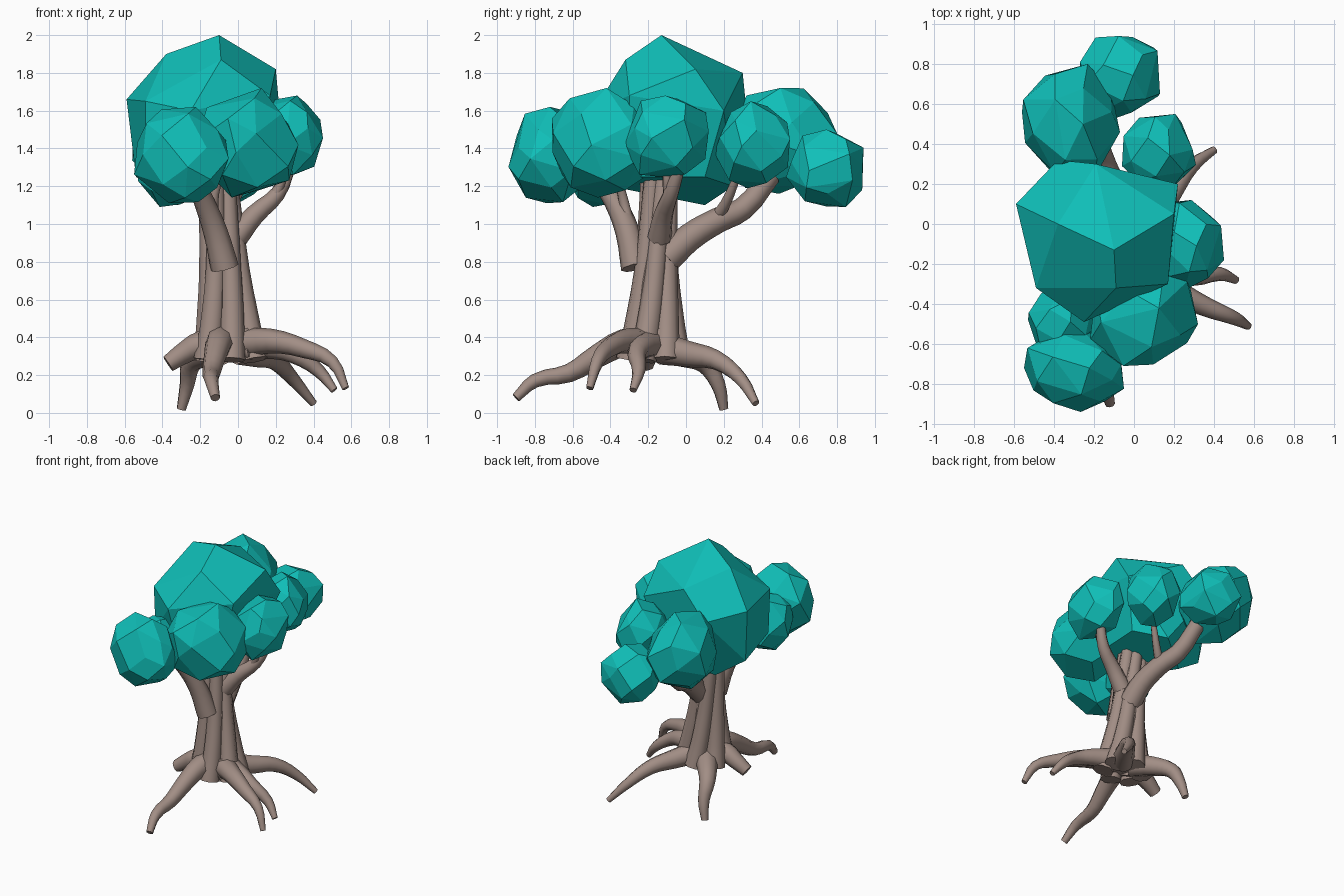
import bpy
import bmesh
import math
import random
from mathutils import Vector

default_cube = bpy.data.objects.get("Cube")
if default_cube:
    bpy.data.objects.remove(default_cube, do_unlink=True)


def make_material(name, colour):
    material = bpy.data.materials.new(name)
    material.use_nodes = True
    material.diffuse_color = (*colour, 1)
    shader = material.node_tree.nodes["Principled BSDF"]
    shader.inputs["Base Color"].default_value = (*colour, 1)
    shader.inputs["Roughness"].default_value = 0.8
    return material


leaf_teal = make_material("leaf teal", (0.005, 0.52, 0.48))
bark_brown = make_material("bark brown", (0.36, 0.27, 0.235))


def limb(name, start_radius, end_radius, path):
    """Tapering round limb with blunt ends along a smooth path."""
    curve = bpy.data.curves.new(name, "CURVE")
    curve.dimensions = "3D"
    curve.resolution_u = 3
    curve.bevel_depth = 1
    curve.bevel_resolution = 2
    curve.use_fill_caps = True
    spline = curve.splines.new("BEZIER")
    spline.bezier_points.add(len(path) - 1)
    for i, (point, location) in enumerate(zip(spline.bezier_points, path)):
        point.co = location
        point.handle_left_type = point.handle_right_type = "AUTO"
        blend = i / (len(path) - 1)
        point.radius = start_radius + (end_radius - start_radius) * blend
    limb_object = bpy.data.objects.new(name, curve)
    bpy.context.collection.objects.link(limb_object)
    bpy.ops.object.select_all(action="DESELECT")
    limb_object.select_set(True)
    bpy.context.view_layer.objects.active = limb_object
    bpy.ops.object.convert(target="MESH")
    limb_object = bpy.context.view_layer.objects.active
    limb_object.name = name
    limb_object.data.materials.clear()
    limb_object.data.materials.append(bark_brown)
    bpy.ops.object.shade_smooth_by_angle(angle=math.radians(50))
    return limb_object


def faceted_hull(name, points):
    """Flat-faced convex clump of leaves around the points."""
    bm = bmesh.new()
    for point in points:
        bm.verts.new(point)
    hull = bmesh.ops.convex_hull(bm, input=bm.verts[:])
    loose = {g for g in hull["geom_interior"] if isinstance(g, bmesh.types.BMVert)}
    bmesh.ops.delete(bm, geom=list(loose), context="VERTS")
    bmesh.ops.dissolve_limit(bm, angle_limit=math.radians(12),
                             verts=bm.verts[:], edges=bm.edges[:])
    bmesh.ops.recalc_face_normals(bm, faces=bm.faces[:])
    mesh = bpy.data.meshes.new(name)
    bm.to_mesh(mesh)
    bm.free()
    mesh.materials.append(leaf_teal)
    clump = bpy.data.objects.new(name, mesh)
    bpy.context.collection.objects.link(clump)


def leaf_clump(name, seed, low, high):
    """Irregular rounded clump that exactly fills the box from low to high."""
    rng = random.Random(seed)
    count = 26
    points = []
    for i in range(count):
        # Evenly spread directions, roughened a little
        height = 1 - 2 * (i + 0.5) / count
        turn = i * math.pi * (3 - math.sqrt(5)) + rng.uniform(-0.25, 0.25)
        ring = math.sqrt(1 - height * height)
        direction = Vector((ring * math.cos(turn), ring * math.sin(turn), height))
        points.append(direction * rng.uniform(0.92, 1.08))
    for axis in range(3):
        least = min(p[axis] for p in points)
        span = max(p[axis] for p in points) - least
        for p in points:
            p[axis] = low[axis] + (p[axis] - least) / span * (high[axis] - low[axis])
    faceted_hull(name, points)


# Crown: one large pointed clump with smaller ones around it
faceted_hull("crown_main", [
    (-0.1, -0.13, 2), (-0.38, 0, 1.9), (-0.19, 0.3, 1.8), (-0.09, -0.32, 1.87),
    (0.2, 0.05, 1.82), (0.22, 0.2, 1.6), (0.17, -0.3, 1.68), (-0.59, 0.1, 1.66),
    (-0.38, 0.32, 1.6), (-0.25, -0.49, 1.6), (-0.49, -0.32, 1.65),
    (-0.49, -0.3, 1.32), (-0.54, 0.05, 1.25), (-0.32, 0.1, 1.1),
    (-0.1, 0.25, 1.2), (0.1, 0.1, 1.25), (0.08, -0.3, 1.25), (-0.2, -0.4, 1.2),
])
leaf_clump("crown_front_left", 2, (-0.22, -0.71, 1.14), (0.32, -0.17, 1.72))
leaf_clump("crown_front_tip", 5, (-0.55, -0.94, 1.11), (-0.05, -0.53, 1.62))
leaf_clump("crown_front_right", 4, (-0.53, -0.65, 1.09), (-0.18, -0.3, 1.5))
leaf_clump("crown_left", 7, (0.1, -0.33, 1.25), (0.45, 0.12, 1.68))
leaf_clump("crown_back_left", 8, (-0.06, 0.15, 1.19), (0.31, 0.55, 1.65))
leaf_clump("crown_back_right", 9, (-0.56, 0.22, 1.16), (-0.07, 0.8, 1.72))
leaf_clump("crown_back_tip", 11, (-0.27, 0.53, 1.09), (0.13, 0.94, 1.5))

# Trunk: a core wrapped in leaning strands that flare at the foot
limb("trunk_core", 0.13, 0.07, [
    (-0.04, -0.17, 0.3), (-0.05, -0.16, 0.6), (-0.07, -0.15, 0.9), (-0.1, -0.14, 1.3)])
strands = 6
for i in range(strands):
    angle = math.tau * i / strands + 0.3
    path = []
    for height, spread in ((0.28, 0.125), (0.45, 0.1), (0.75, 0.07), (1.25, 0.055)):
        twist = angle + height * 0.9
        path.append((-0.02 - 0.07 * height + spread * 1.15 * math.cos(twist),
                     -0.18 + 0.03 * height + spread * math.sin(twist), height))
    limb(f"trunk_strand_{i + 1}", 0.075, 0.045, path)

# Branches
limb("branch_front", 0.075, 0.045, [
    (-0.07, -0.27, 0.77), (-0.12, -0.31, 0.96), (-0.18, -0.38, 1.12), (-0.26, -0.5, 1.3)])
limb("branch_front_twig", 0.035, 0.02, [
    (-0.12, -0.3, 0.98), (-0.13, -0.33, 1.12), (-0.1, -0.36, 1.25)])
limb("branch_left", 0.065, 0.03, [
    (-0.01, -0.14, 0.93), (0.09, -0.12, 1.05), (0.21, -0.08, 1.16), (0.28, -0.03, 1.31)])
limb("branch_left_twig", 0.03, 0.02, [
    (0.19, -0.09, 1.14), (0.23, -0.1, 1.23), (0.24, -0.1, 1.31)])
limb("branch_back", 0.08, 0.055, [
    (-0.05, -0.1, 0.82), (-0.06, 0.02, 0.93), (-0.1, 0.17, 1.02),
    (-0.15, 0.3, 1.08), (-0.2, 0.45, 1.26)])
limb("branch_back_twig", 0.035, 0.02, [
    (-0.1, 0.16, 1.03), (-0.03, 0.21, 1.11), (0.05, 0.27, 1.25)])
limb("branch_right", 0.05, 0.035, [
    (-0.1, -0.15, 0.9), (-0.15, -0.13, 1.05), (-0.2, -0.08, 1.2)])

# Roots
limb("root_front", 0.085, 0.025, [
    (-0.08, -0.2, 0.38), (-0.1, -0.33, 0.37), (-0.12, -0.47, 0.3),
    (-0.14, -0.62, 0.21), (-0.14, -0.8, 0.17), (-0.12, -0.9, 0.08)])
limb("root_front_left", 0.08, 0.02, [
    (0.04, -0.22, 0.37), (0.18, -0.32, 0.38), (0.35, -0.41, 0.34),
    (0.5, -0.47, 0.27), (0.57, -0.51, 0.13)])
limb("root_left", 0.08, 0.02, [
    (0.04, -0.18, 0.36), (0.18, -0.23, 0.35), (0.3, -0.26, 0.31),
    (0.43, -0.25, 0.22), (0.51, -0.28, 0.12)])
limb("root_back_left", 0.085, 0.02, [
    (0, -0.12, 0.34), (0.1, 0.02, 0.31), (0.19, 0.16, 0.28),
    (0.29, 0.29, 0.18), (0.4, 0.37, 0.05)])
limb("root_back_right", 0.085, 0.025, [
    (-0.08, -0.13, 0.34), (-0.18, 0, 0.31), (-0.25, 0.1, 0.26),
    (-0.27, 0.17, 0.15), (-0.3, 0.2, 0.02)])
limb("root_right", 0.085, 0.045, [
    (-0.08, -0.17, 0.36), (-0.2, -0.2, 0.36), (-0.28, -0.2, 0.32), (-0.37, -0.21, 0.26)])

# Blunt root stubs around the foot
for i in range(5):
    turn = math.tau * i / 5 + 0.5
    out = Vector((math.cos(turn), math.sin(turn), 0))
    foot = Vector((-0.03, -0.17, 0.33))
    limb(f"root_stub_{i + 1}", 0.055, 0.045, [
        foot + out * 0.08 + Vector((0, 0, 0.1)), foot + out * 0.12, foot + out * 0.15])
